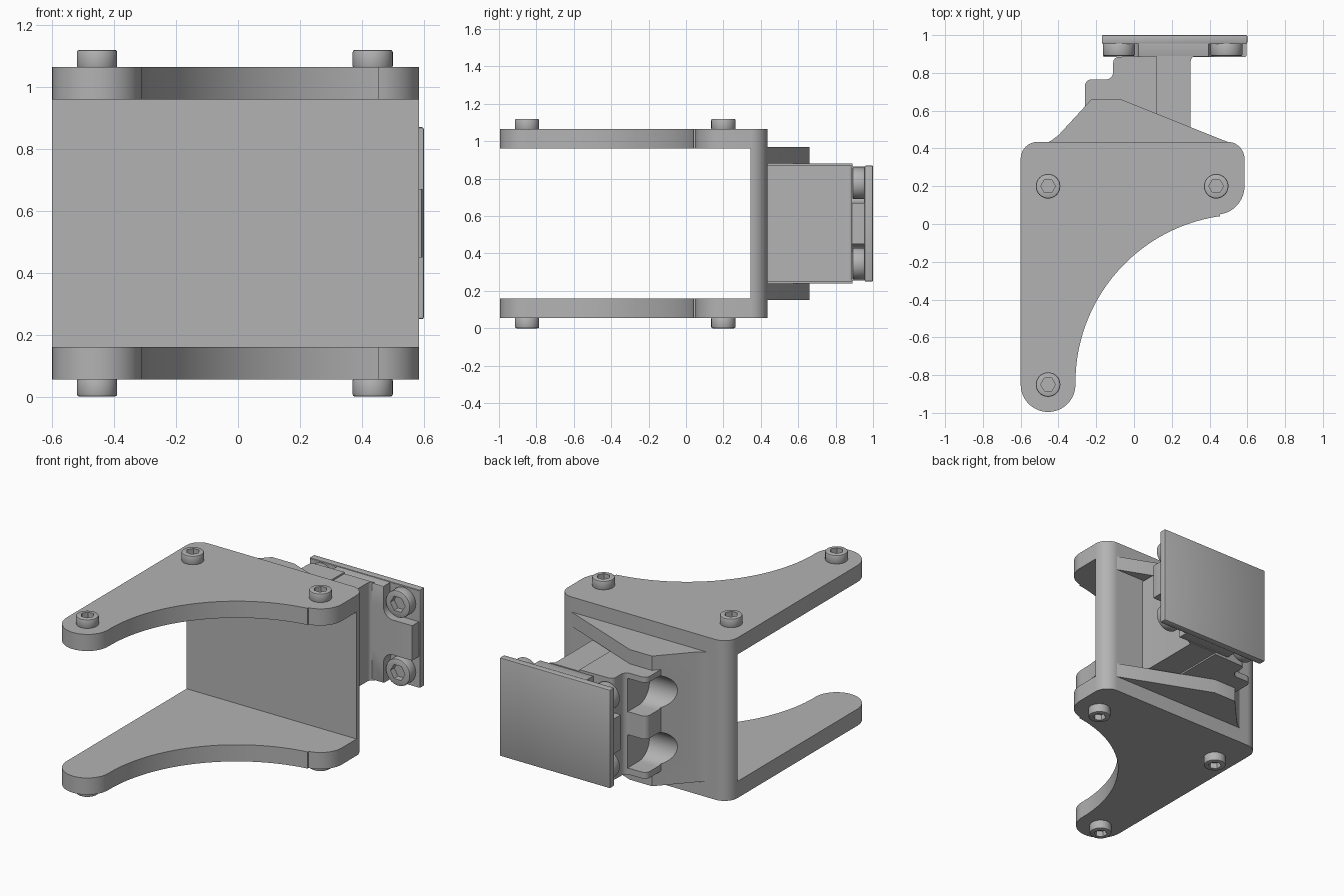
import bpy, bmesh
from math import cos, sin, pi, radians
from mathutils import Matrix, Vector

if "Cube" in bpy.data.objects:
    bpy.data.objects.remove(bpy.data.objects["Cube"], do_unlink=True)

grey = bpy.data.materials.new("plain_grey")
grey.use_nodes = True
COLOUR = (0.45, 0.45, 0.45, 1)
grey.diffuse_color = COLOUR
grey.node_tree.nodes["Principled BSDF"].inputs["Base Color"].default_value = COLOUR

ALONG_X = Matrix(((0, 0, 1), (1, 0, 0), (0, 1, 0))).to_4x4()    # profile (y, z), depth x
ALONG_Y = Matrix(((0, 0, 1), (1, 0, 0), (0, 1, 0))).to_4x4() @ ALONG_X  # profile (z, x), depth y


def arc(cx, cy, r, start, end, steps=12):
    angles = [radians(start + (end - start) * i / steps) for i in range(steps + 1)]
    return [(cx + r * cos(a), cy + r * sin(a)) for a in angles]


def finish(obj):
    bpy.ops.object.select_all(action='DESELECT')
    obj.select_set(True)
    bpy.context.view_layer.objects.active = obj
    for mod in list(obj.modifiers):
        bpy.ops.object.modifier_apply(modifier=mod.name)
    bpy.ops.object.shade_smooth_by_angle(angle=radians(30))


def prism(name, profile, low, high, axes=Matrix(), bevel=0):
    """Extrude a closed outline between two depths."""
    bm = bmesh.new()
    face = bm.faces.new([bm.verts.new((u, v, low)) for u, v in profile])
    up = bmesh.ops.extrude_face_region(bm, geom=[face])["geom"]
    bmesh.ops.translate(bm, vec=(0, 0, high - low),
                        verts=[v for v in up if isinstance(v, bmesh.types.BMVert)])
    bmesh.ops.transform(bm, matrix=axes, verts=bm.verts)
    bmesh.ops.recalc_face_normals(bm, faces=bm.faces)
    mesh = bpy.data.meshes.new(name)
    bm.to_mesh(mesh)
    bm.free()
    mesh.materials.append(grey)
    obj = bpy.data.objects.new(name, mesh)
    bpy.context.collection.objects.link(obj)
    if bevel:
        mod = obj.modifiers.new("edge", 'BEVEL')
        mod.width, mod.segments, mod.angle_limit = bevel, 2, radians(40)
    finish(obj)
    return obj


def cut(obj, cutters):
    for cutter in cutters:
        mod = obj.modifiers.new("cut", 'BOOLEAN')
        mod.operation, mod.solver, mod.object = 'DIFFERENCE', 'EXACT', cutter
    finish(obj)
    for cutter in cutters:
        bpy.data.objects.remove(cutter, do_unlink=True)


def screw(name, centre, direction, radius, height):
    """Round cap screw head with a hexagonal socket."""
    head = prism(name, arc(0, 0, radius, 0, 348.75, 31), 0, height, bevel=0.008)
    socket = prism("socket_cutter", arc(0, 0, radius * 0.6, 0, 300, 5), height * 0.4, height + 0.1)
    cut(head, [socket])
    turn = Vector((0, 0, 1)).rotation_difference(Vector(direction)).to_matrix().to_4x4()
    head.data.transform(Matrix.Translation(centre) @ turn)


# Outer bracket: two matching side plates joined by a wall
corners = arc(0.495, 0.345, 0.09, 0, 90) + arc(-0.51, 0.345, 0.09, 90, 180)
plate = (corners + arc(-0.455, -0.85, 0.145, 180, 360, 24)
         + arc(0.58, -0.84, 0.89, 178, 98, 40)
         + arc(0.435, 0.2, 0.15, 278, 360))
prism("lower_plate", plate, 0.055, 0.16)
prism("upper_plate", plate, 0.96, 1.065)
prism("back_wall", corners, 0.16, 0.96)

# Bracket screws on both plates
for x, y in ((-0.455, 0.2), (-0.455, -0.85), (0.435, 0.2)):
    screw("upper_screw", (x, y, 1.06), (0, 0, 1), 0.065, 0.06)
    screw("lower_screw", (x, y, 0.06), (0, 0, -1), 0.065, 0.06)

# Tapered flanges behind the wall
slope = [(-0.47, 0.425), (-0.44, 0.44), (-0.40, 0.47)]
flange = slope + [(-0.225, 0.66), (-0.07, 0.66), (0.52, 0.425)]
prism("lower_flange", flange, 0.15, 0.24)
prism("upper_flange", flange, 0.88, 0.97)

# Stem block with two rounded side slots
block = (slope + [(-0.26, 0.622)] + arc(-0.225, 0.73, 0.035, 180, 90, 6)
         + arc(-0.15, 0.805, 0.04, 270, 360, 6) + arc(-0.08, 0.855, 0.03, 180, 90, 6)
         + [(0.12, 0.89), (0.12, 0.425)])
stem_block = prism("stem_block", block, 0.24, 0.88)
slots = []
for z in (0.385, 0.74):
    outline = arc(0.655, z, 0.105, 90, 270, 16) + [(0.95, z - 0.105), (0.95, z + 0.105)]
    slots.append(prism("slot_cutter", outline, -0.6, -0.13, ALONG_X))
cut(stem_block, slots)
stem = [(0.115, 0.425), (0.3, 0.425)] + arc(0.33, 0.86, 0.03, 180, 90, 6) + [(0.115, 0.89)]
prism("stem", stem, 0.25, 0.87)


# Mounting plate with a cross-shaped backing and corner screw recesses
def rectangle(z0, z1, x0, x1):
    return [(z0, x0), (z1, x0), (z1, x1), (z0, x1)]


prism("mounting_plate", rectangle(0.25, 0.87, -0.17, 0.6), 0.955, 1.0, ALONG_Y, 0.006)
backing = prism("plate_backing", rectangle(0.255, 0.865, -0.165, 0.595), 0.885, 0.96, ALONG_Y, 0.006)
recesses = []
for x, sx in ((-0.08, -1), (0.5, 1)):
    for z, sz in ((0.345, -1), (0.775, 1)):
        r = 0.1
        inner = [(z + sz * u, x + sx * v) for u, v in
                 arc(-0.04, -0.04, 0.065, 180, 270, 8) + [(0.2, -0.105), (0.2, 0.2), (-0.105, 0.2)]]
        recesses.append(prism("recess_cutter", inner, 0.8, 0.952, ALONG_Y))
cut(backing, recesses)
for x in (-0.08, 0.49):
    for z in (0.345, 0.775):
        screw("plate_screw", (x, 0.956, z), (0, -1, 0), 0.085, 0.066)
